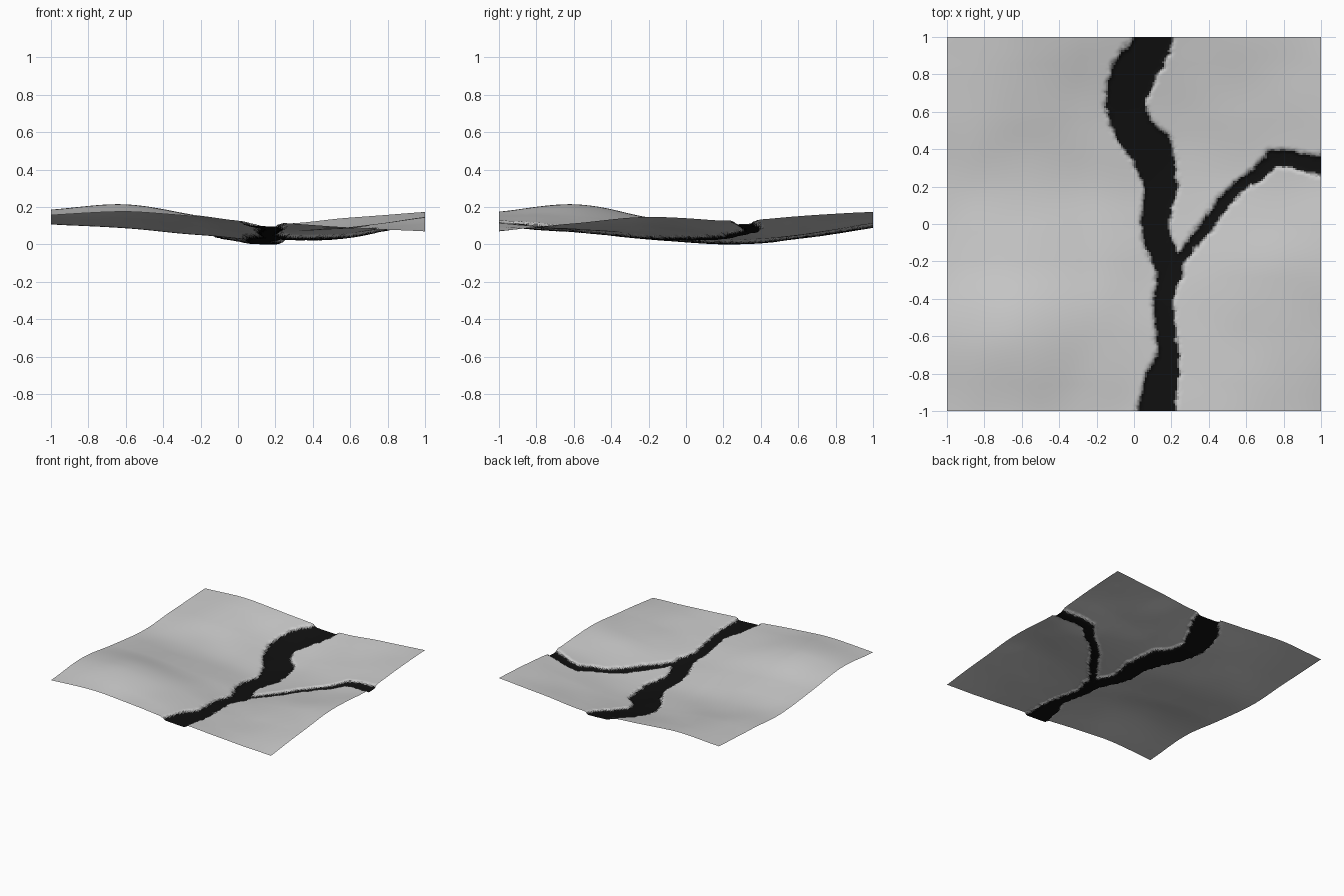
import bpy, bmesh, math, random
from mathutils import Vector, noise

if "Cube" in bpy.data.objects:
    bpy.data.objects.remove(bpy.data.objects["Cube"])

random.seed(4)
N = 200  # grid cells per side

# Broad relief: heights at a coarse 6 x 6 lattice, rows from y=-1 to y=1
RELIEF = [
    [.155, .175, .145, .115, .090, .070],
    [.185, .213, .150, .085, .085, .112],
    [.145, .140, .095, .050, .090, .145],
    [.108, .085, .050, .022, .055, .128],
    [.130, .120, .072, .047, .090, .150],
    [.145, .165, .130, .112, .140, .172],
]

# Water courses: (x, y, half width)
RIVER = [(.115, 1.05, .095), (.09, .95, .10), (-.005, .8, .115), (-.05, .65, .10),
         (0, .5, .10), (.09, .4, .11), (.15, .2, .08), (.11, 0, .07), (.13, -.1, .07),
         (.195, -.25, .06), (.155, -.4, .045), (.17, -.6, .05), (.185, -.7, .048),
         (.16, -.8, .08), (.135, -.9, .085), (.115, -1.05, .105)]
CREEK = [(.2, -.24, .03), (.3, -.12, .022), (.4, 0, .03), (.48, .12, .03),
         (.56, .2, .025), (.66, .26, .03), (.74, .35, .04), (.85, .345, .035),
         (1.05, .30, .052)]


def cubic(p, t):
    a, b, c, d = p
    return b + .5 * t * (c - a + t * (2*a - 5*b + 4*c - d + t * (3*(b - c) + d - a)))


def sample(row, u):
    i = min(int(u), len(row) - 2)
    lo = row[i - 1] if i > 0 else 2 * row[0] - row[1]
    hi = row[i + 2] if i + 2 < len(row) else 2 * row[-1] - row[-2]
    return cubic((lo, row[i], row[i + 1], hi), u - i)


def relief(x, y):
    u, v = (x + 1) * 2.5, (y + 1) * 2.5
    wave = .005 * noise.noise(Vector((x * 3.5, y * 3.5, 2)))
    return sample([sample(r, u) for r in RELIEF], v) + wave


def bank_distance(x, y):
    """Distance to the nearest water edge, negative inside the water."""
    best = 9.0
    for path in (RIVER, CREEK):
        for (ax, ay, aw), (bx, by, bw) in zip(path, path[1:]):
            dx, dy = bx - ax, by - ay
            t = max(0, min(1, ((x-ax)*dx + (y-ay)*dy) / (dx*dx + dy*dy)))
            d = math.hypot(x - ax - t*dx, y - ay - t*dy) - aw - t*(bw - aw)
            best = min(best, d)
    return best


def material(name, grey):
    m = bpy.data.materials.new(name)
    m.diffuse_color = (grey, grey, grey, 1)
    m.use_nodes = True
    m.node_tree.nodes["Principled BSDF"].inputs["Base Color"].default_value = m.diffuse_color
    return m


# Land grid with carved water courses
bm = bmesh.new()
dist, rows = [], []
for j in range(N + 1):
    row = []
    for i in range(N + 1):
        x, y = -1 + 2 * i / N, -1 + 2 * j / N
        d = bank_distance(x, y)
        d += .014 * noise.noise(Vector((x * 22, y * 22, 5))) + random.uniform(-.007, .007)
        s = max(0, min(1, (.025 - d) / .04))
        carve = .022 * s * s * (3 - 2 * s)
        row.append(bm.verts.new((x, y, relief(x, y) - carve)))
        dist.append(d)
    rows.append(row)
low = min(v.co.z for v in bm.verts)
for v in bm.verts:
    v.co.z -= low

# Faces: land, two shades of wet bank, dark water
for j in range(N):
    for i in range(N):
        f = bm.faces.new((rows[j][i], rows[j][i+1], rows[j+1][i+1], rows[j+1][i]))
        f.smooth = True
        k = j * (N + 1) + i
        d = (dist[k] + dist[k+1] + dist[k+N+1] + dist[k+N+2]) / 4
        f.material_index = 3 if d < 0 else 2 if d < .006 else 1 if d < .012 else 0

mesh = bpy.data.meshes.new("river_valley_terrain")
bm.to_mesh(mesh)
bm.free()
for name, grey in (("land", .8), ("damp_bank", .4), ("wet_bank", .12), ("dark_water", .005)):
    mesh.materials.append(material(name, grey))
terrain = bpy.data.objects.new("river_valley_terrain", mesh)
bpy.context.collection.objects.link(terrain)
